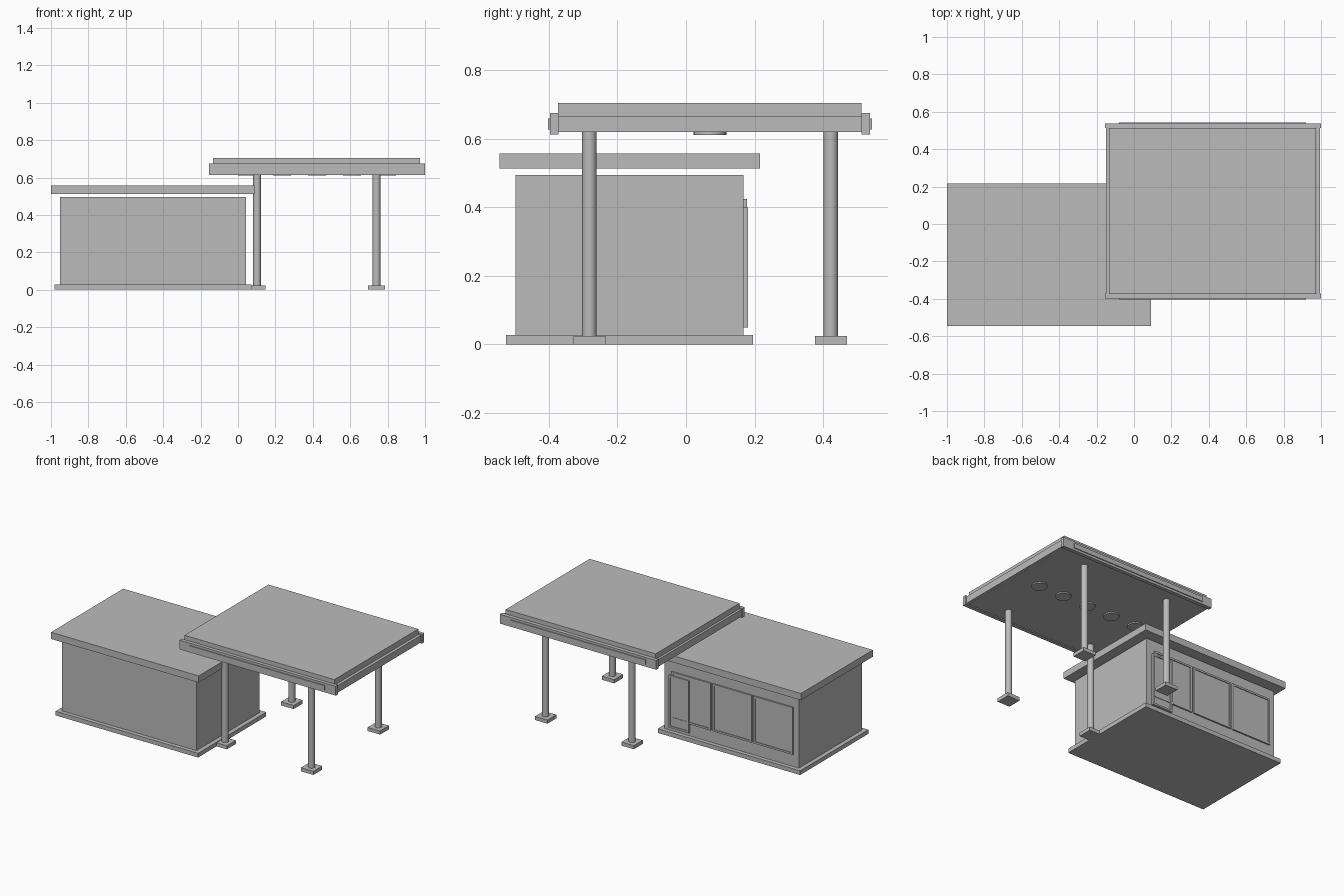
import bpy
import bmesh
from mathutils import Matrix, Vector

cube = bpy.data.objects.get("Cube")
if cube:
    bpy.data.objects.remove(cube, do_unlink=True)

# One plain material for the whole building
GREY = (0.5, 0.5, 0.5, 1)
grey = bpy.data.materials.new("plain grey")
grey.use_nodes = True
grey.diffuse_color = GREY
grey.node_tree.nodes["Principled BSDF"].inputs["Base Color"].default_value = GREY


def finish(name, bm):
    mesh = bpy.data.meshes.new(name)
    bm.to_mesh(mesh)
    bm.free()
    mesh.materials.append(grey)
    obj = bpy.data.objects.new(name, mesh)
    bpy.context.collection.objects.link(obj)
    return obj


def add_box(bm, xs, ys, zs):
    low, high = Vector((xs[0], ys[0], zs[0])), Vector((xs[1], ys[1], zs[1]))
    place = Matrix.Translation((low + high) / 2) @ Matrix.Diagonal((*(high - low), 1))
    bmesh.ops.create_cube(bm, size=1, matrix=place)


def box(name, xs, ys, zs):
    bm = bmesh.new()
    add_box(bm, xs, ys, zs)
    return finish(name, bm)


def cylinder(name, x, y, radius, zs):
    bm = bmesh.new()
    bmesh.ops.create_cone(
        bm, cap_ends=True, segments=24, radius1=radius, radius2=radius,
        depth=zs[1] - zs[0], matrix=Matrix.Translation((x, y, sum(zs) / 2)))
    obj = finish(name, bm)
    bpy.ops.object.select_all(action='DESELECT')
    obj.select_set(True)
    bpy.context.view_layer.objects.active = obj
    bpy.ops.object.shade_smooth_by_angle()
    return obj


def frame(name, xs, zs, ys, bar):
    """Four bars around a rectangular opening in the back wall."""
    bm = bmesh.new()
    for x in (xs[0], xs[1] - bar):
        add_box(bm, (x, x + bar), ys, zs)
    for z in (zs[0], zs[1] - bar):
        add_box(bm, (xs[0] + bar, xs[1] - bar), ys, (z, z + bar))
    return finish(name, bm)


# Shop building with a roof slab held just clear of the walls
box("shop_floor", (-0.98, 0.072), (-0.525, 0.195), (0, 0.028))
box("shop_walls", (-0.952, 0.043), (-0.498, 0.168), (0.028, 0.495))
box("shop_roof", (-1, 0.091), (-0.545, 0.216), (0.513, 0.558))

# Shop windows on the back wall
WALL = 0.168
for i in range(3):
    left = -0.911 + i * 0.303
    xs, zs = (left, left + 0.29), (0.11, 0.425)
    box(f"window_glass_{i + 1}", xs, (WALL, WALL + 0.005), zs)
    frame(f"window_frame_{i + 1}", xs, zs, (WALL, WALL + 0.01), 0.012)

# Shop door, overlapping the last window
door_x, door_z = (-0.147, 0.003), (0.05, 0.4)
box("door_panel", door_x, (WALL, WALL + 0.007), door_z)
frame("door_frame", door_x, door_z, (WALL, WALL + 0.013), 0.012)

# Canopy deck and its edge boards
MID_X, MID_Y = 0.4225, 0.07
box("canopy_deck", (-0.134, 0.974), (-0.374, 0.512), (0.62, 0.704))
for side, label in ((-1, "front"), (1, "back")):
    ys = sorted((MID_Y + side * 0.442, MID_Y + side * 0.467))
    box(f"canopy_{label}_fascia", (-0.155, 1), ys, (0.613, 0.675))
    ys = sorted((MID_Y + side * 0.467, MID_Y + side * 0.473))
    box(f"canopy_{label}_trim", (-0.08, 0.92), ys, (0.628, 0.66))
for side, label in ((-1, "right"), (1, "left")):
    xs = sorted((MID_X + side * 0.552, MID_X + side * 0.572))
    box(f"canopy_{label}_fascia", xs, (-0.374, 0.512), (0.62, 0.667))

# Round lights under the canopy
for i in range(5):
    cylinder(f"canopy_light_{i + 1}", MID_X + (i - 2) * 0.187, MID_Y, 0.048, (0.612, 0.622))

# Four columns on square footings
for x, x_label in ((0.102, "right"), (0.741, "left")):
    for y, y_label in ((-0.282, "front"), (0.423, "back")):
        cylinder(f"{y_label}_{x_label}_column", x, y, 0.021, (0.024, 0.622))
        box(f"{y_label}_{x_label}_footing", (x - 0.046, x + 0.046),
            (y - 0.047, y + 0.047), (0, 0.024))
